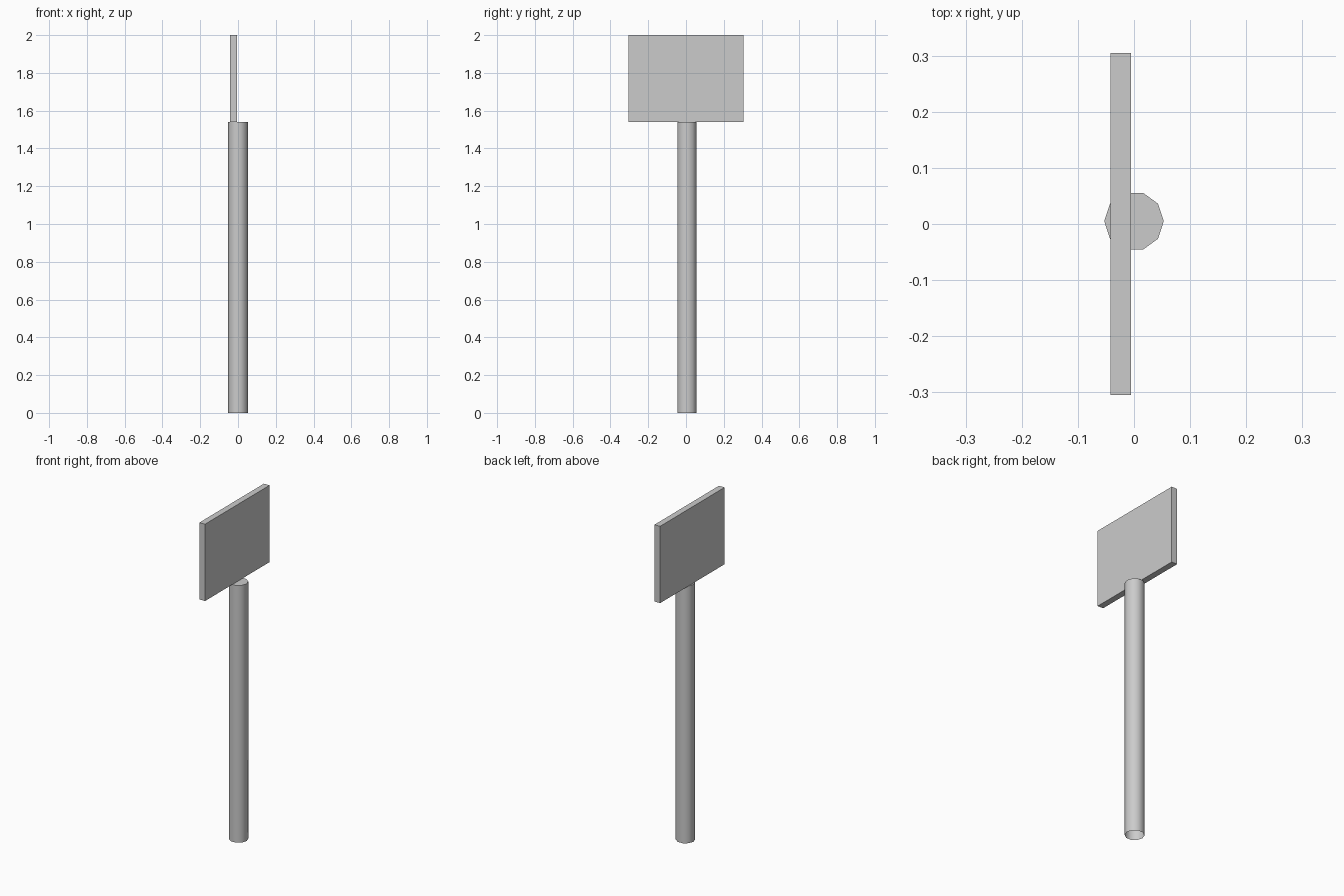
import bpy
import bmesh
import math
from mathutils import Matrix

cube = bpy.data.objects.get("Cube")
if cube:
    bpy.data.objects.remove(cube, do_unlink=True)

# One plain grey for the whole sign
grey = bpy.data.materials.new("light_grey")
grey.use_nodes = True
colour = (0.6, 0.6, 0.6, 1)
grey.diffuse_color = colour
grey.node_tree.nodes["Principled BSDF"].inputs["Base Color"].default_value = colour

POLE_TOP = 1.54
TOP = 2.0


def finish(name, bm, location):
    mesh = bpy.data.meshes.new(name)
    bm.to_mesh(mesh)
    bm.free()
    mesh.materials.append(grey)
    obj = bpy.data.objects.new(name, mesh)
    obj.location = location
    bpy.context.collection.objects.link(obj)
    return obj


# Ten-sided pole, capped on top and open at the foot, corners on the x axis
bm = bmesh.new()
bmesh.ops.create_cone(bm, cap_ends=True, segments=10, radius1=0.053,
                      radius2=0.053, depth=POLE_TOP,
                      matrix=Matrix.Rotation(math.pi / 2, 4, "Z"))
bm.normal_update()
foot = [f for f in bm.faces if f.normal.z < -0.9]
bmesh.ops.delete(bm, geom=foot, context="FACES_ONLY")
pole = finish("pole", bm, (0, 0.005, POLE_TOP / 2))
bpy.ops.object.select_all(action="DESELECT")
pole.select_set(True)
bpy.context.view_layer.objects.active = pole
bpy.ops.object.shade_smooth_by_angle(angle=math.radians(40))

# Flat sign board standing on the pole, set towards the right
bm = bmesh.new()
bmesh.ops.create_cube(bm, size=1,
                      matrix=Matrix.Diagonal((0.037, 0.61, TOP - POLE_TOP, 1)))
finish("sign_board", bm, (-0.0235, 0, (TOP + POLE_TOP) / 2))
